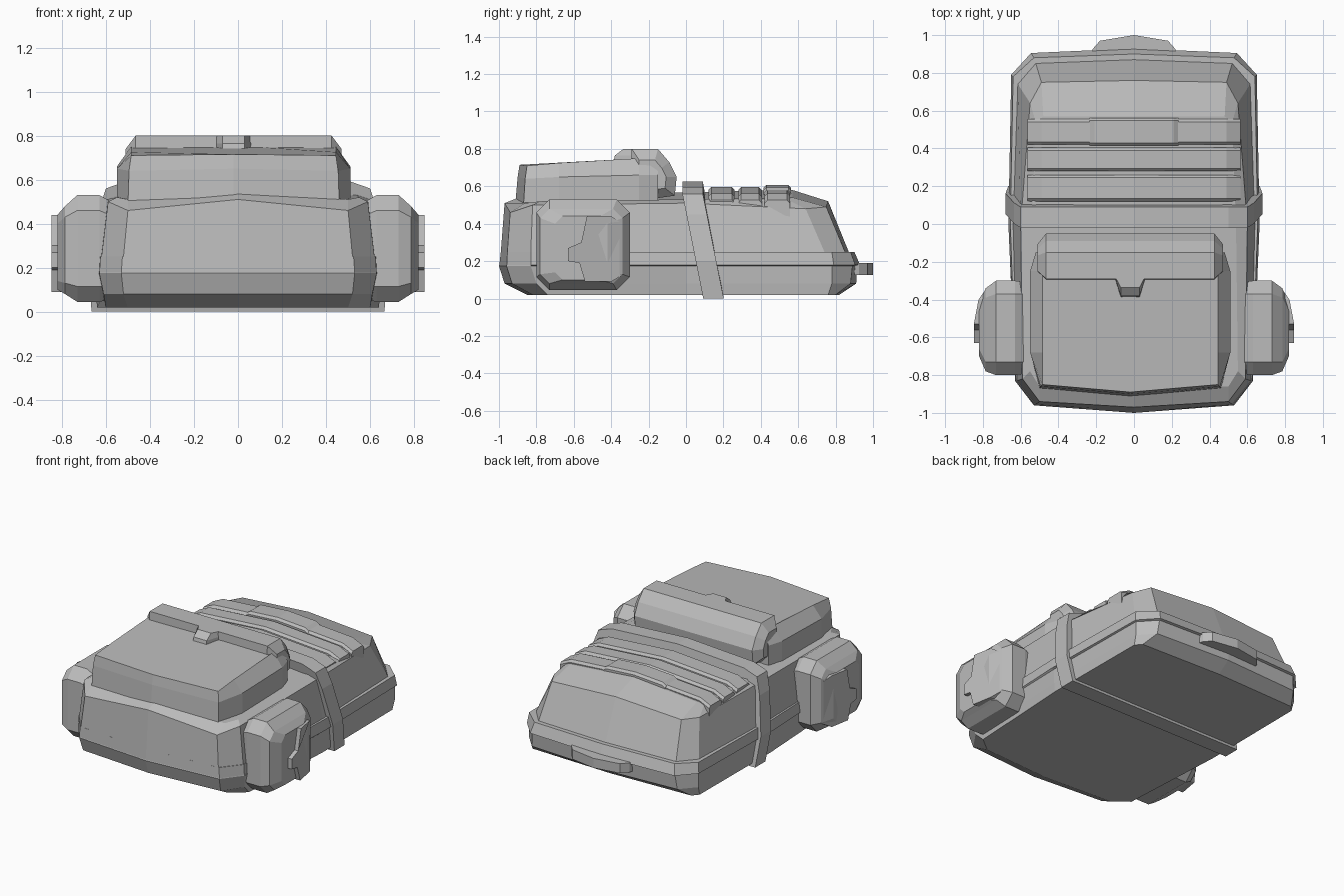
import bpy
import bmesh

cube = bpy.data.objects.get("Cube")
if cube:
    bpy.data.objects.remove(cube)

GREY = (0.5, 0.5, 0.5, 1)
fabric = bpy.data.materials.new("grey_fabric")
fabric.use_nodes = True
fabric.diffuse_color = GREY
fabric.node_tree.nodes["Principled BSDF"].inputs["Base Color"].default_value = GREY


def finish(name, bm):
    bmesh.ops.recalc_face_normals(bm, faces=bm.faces)
    mesh = bpy.data.meshes.new(name)
    bm.to_mesh(mesh)
    bm.free()
    mesh.materials.append(fabric)
    obj = bpy.data.objects.new(name, mesh)
    bpy.context.collection.objects.link(obj)
    return obj


def loft(name, rings, split_caps=False):
    """Skin closed rings of points; split_caps folds the caps along the centre line."""
    bm = bmesh.new()
    loops = [[bm.verts.new(p) for p in ring] for ring in rings]
    n = len(loops[0])
    for a, b in zip(loops, loops[1:]):
        for i in range(n):
            j = (i + 1) % n
            bm.faces.new((a[i], a[j], b[j], b[i]))
    for cap in (loops[0], loops[-1]):
        if split_caps:
            h = n // 2
            bm.faces.new(cap[:h + 1])
            bm.faces.new(cap[h:] + cap[:1])
        else:
            bm.faces.new(cap)
    return finish(name, bm)


def mirrored(half, dx=0.0):
    """Complete a half outline running from front centre to back centre."""
    other = [(-x, y, z) for x, y, z in half[-2:0:-1]]
    return [(x + dx, y, z) for x, y, z in half + other]


def level(z, pts):
    return [(x, y, z) for x, y in pts]


# Main bag: tray, overhanging seam rim, upper shell and bevelled top
tray = [(0, -1), (.53, -.96), (.63, -.83), (.65, 0), (.64, .78), (.54, .89), (0, .915)]
rim = [(0, -.998), (.53, -.958), (.629, -.83), (.665, 0), (.65, .79), (.545, .905), (0, .93)]
rim_top = [(0, -.99), (.525, -.955), (.625, -.83), (.655, 0), (.64, .78), (.53, .88), (0, .90)]
shell = [(0, -.99), (.52, -.955), (.62, -.83), (.64, 0), (.615, .74), (.52, .85), (0, .87)]
body = [
    level(.02, [(0, -.85), (.50, -.82), (.60, -.74), (.64, 0), (.635, .76), (.60, .80), (0, .82)]),
    level(.08, [(0, -.97), (.52, -.93), (.61, -.80), (.645, 0), (.64, .78), (.55, .88), (0, .91)]),
    level(.175, tray),
    level(.18, rim),
    level(.25, rim_top),
    level(.25, shell),
    [(0, -.97, .51), (.50, -.94, .46), (.59, -.82, .50), (.60, 0, .51),
     (.55, .64, .48), (.49, .75, .49), (0, .76, .52)],
    [(0, -.87, .55), (.50, -.86, .51), (.55, -.78, .52), (.54, 0, .53),
     (.52, .54, .53), (.48, .57, .54), (0, .57, .58)],
]
loft("bag_body", [mirrored(r) for r in body], True)

# Front lid pocket, set slightly off centre
LID_X = -.02
lid = [
    level(.48, [(0, -.915), (.48, -.87), (.53, -.68), (.53, -.25), (.50, -.15), (0, -.15)]),
    [(0, -.90, .65), (.475, -.86, .64), (.53, -.68, .65),
     (.53, -.25, .66), (.50, -.15, .66), (0, -.15, .68)],
    [(0, -.89, .715), (.465, -.85, .71), (.465, -.68, .725),
     (.465, -.25, .75), (.46, -.15, .75), (0, -.15, .755)],
]
loft("lid_pocket", [mirrored(r, LID_X) for r in lid], True)

# Rounded roll behind the lid, with tapered ends
roll = [(-.29, .80), (-.15, .80), (-.09, .73), (-.05, .65), (-.06, .55), (-.20, .53), (-.30, .60)]


def roll_ring(x, s):
    cy, cz = -.19, .65
    return [(x + LID_X, cy + (y - cy) * s, cz + (z - cz) * s) for y, z in roll]


loft("lid_roll", [roll_ring(x, s) for x, s in ((-.49, .6), (-.445, 1), (.445, 1), (.49, .6))])

# Small pull tab on the roll
loft("lid_tab", [
    [(LID_X + s * w, y, z) for s, w, y in ((-1, .085, -.27), (1, .085, -.27), (1, f, yf), (-1, f, yf))]
    for z, f, yf in ((.72, .05, -.39), (.765, .05, -.38), (.80, .05, -.335))])


# Padded strips across the back, following the arched top
def cross_strip(name, y0, y1, stations, height):
    rings = []
    for x, z in stations:
        rings.append([(x, y0, z - .08), (x, y0, z + height - .015), (x, y0 + .015, z + height),
                      (x, y1 - .015, z + height), (x, y1, z + height - .015), (x, y1, z - .08)])
    return loft(name, rings)


arch = [(-.565, .50), (-.49, .535), (0, .57), (.49, .535), (.565, .50)]
for i, (y0, y1) in enumerate(((.12, .26), (.28, .405), (.42, .555))):
    cross_strip(f"back_strip_{i + 1}", y0, y1, arch, .026)
cross_strip("strip_buckle", .415, .562, [(-.235, .54), (-.21, .556), (0, .57), (.21, .556), (.235, .54)], .038)

# Slanted compression strap around the bag
strap = mirrored([(0, 0, .625), (.50, 0, .595), (.60, 0, .56), (.635, 0, .45),
                  (.68, 0, .20), (.665, 0, 0), (0, 0, 0)])
loft("compression_strap", [[(x, .035 + max(0, .56 - z) * .2 + dy, z) for x, _, z in strap]
                           for dy in (-.055, .055)], True)

# Carry handle on the back edge
handle = [(-.23, .89), (-.22, .925), (-.18, .97), (0, 1), (.18, .97), (.22, .925), (.23, .89)]
loft("carry_handle", [level(z, handle) for z in (.125, .19)])


# Side pockets with a stepped flap and tab
def octagon(x, y0, y1, z0, z1, c):
    return [(x, y0 + c, z0), (x, y1 - c, z0), (x, y1, z0 + c), (x, y1, z1 - c),
            (x, y1 - c, z1), (x, y0 + c, z1), (x, y0, z1 - c), (x, y0, z0 + c)]


flap = [(-.53, .44), (-.40, .44), (-.34, .40), (-.35, .12), (-.40, .09), (-.54, .09),
        (-.57, .19), (-.63, .20), (-.63, .27), (-.56, .30)]
for side, s in (("left", 1), ("right", -1)):
    pocket = [octagon(.56, -.79, -.31, .06, .49, .06), octagon(.63, -.80, -.30, .045, .53, .07),
              octagon(.73, -.80, -.30, .045, .53, .07), octagon(.785, -.78, -.34, .08, .48, .05),
              octagon(.82, -.70, -.42, .10, .44, .04)]
    loft(f"{side}_side_pocket", [[(s * x, y, z) for x, y, z in r] for r in pocket])
    loft(f"{side}_pocket_flap", [
        [(s * (x - max(0, y + .45) * .5 - max(0, y + .40) * .2), y, z) for y, z in flap]
        for x in (.76, .848)])
